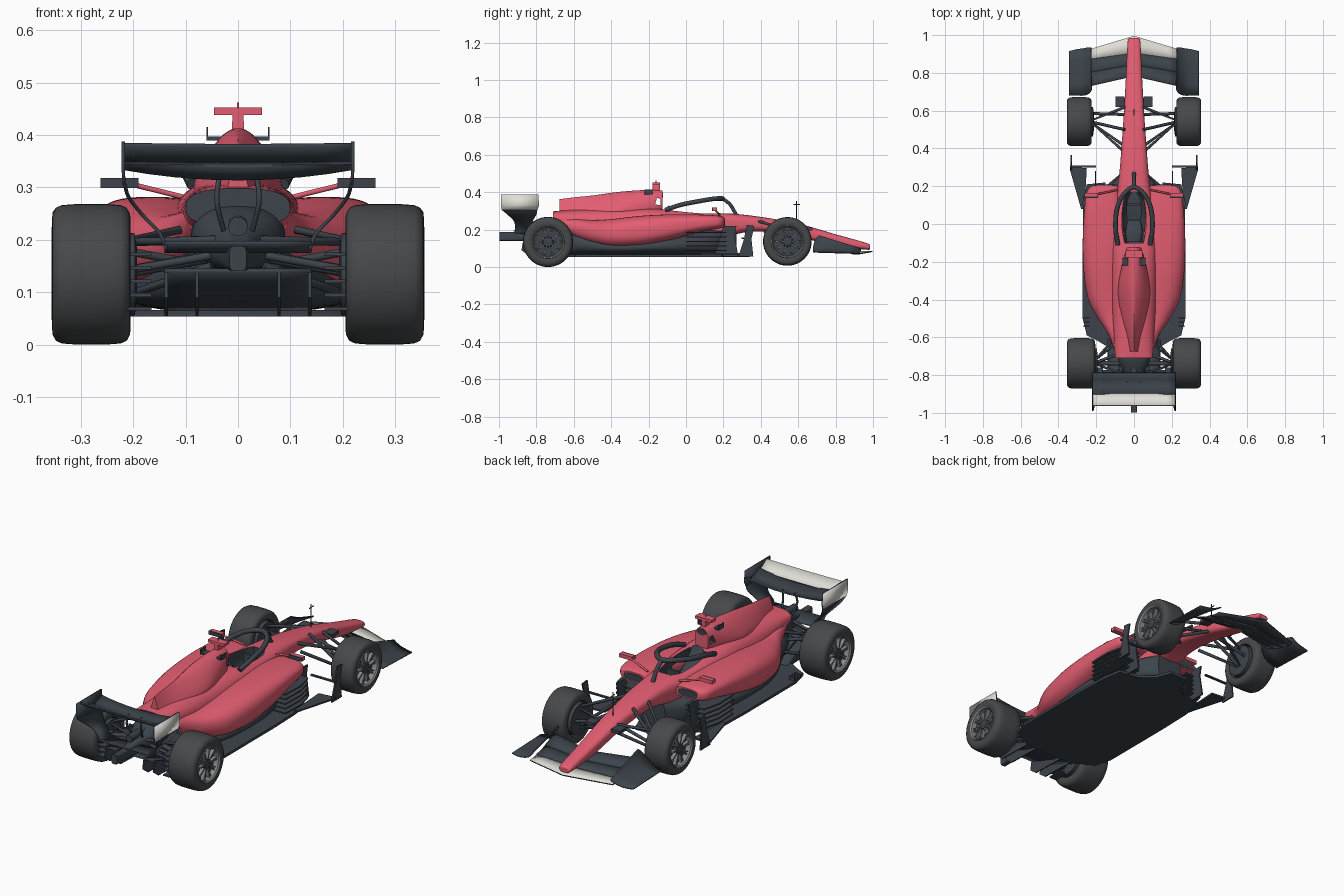
import bpy, bmesh
from math import sin, cos, pi, radians, copysign
from mathutils import Vector

if "Cube" in bpy.data.objects:
    bpy.data.objects.remove(bpy.data.objects["Cube"])


def mat(name, r, g, b):
    m = bpy.data.materials.new(name)
    m.diffuse_color = (r, g, b, 1)
    m.use_nodes = True
    m.node_tree.nodes["Principled BSDF"].inputs["Base Color"].default_value = m.diffuse_color
    return m


RED = mat("red_paint", 0.76, 0.11, 0.165)
DARK = mat("carbon", 0.045, 0.057, 0.07)
TYRE = mat("rubber", 0.062, 0.065, 0.068)
RIM = mat("rim_grey", 0.24, 0.245, 0.25)
WHITE = mat("white_paint", 0.75, 0.73, 0.68)


def shade(o):
    o.data.shade_smooth()
    o.data.set_sharp_from_angle(angle=radians(38))


def grid(name, rows, mats, closed=True, mirror=False, thick=0):
    """Skin rows of points; closed rows become a capped solid, open rows a sheet."""
    bm = bmesh.new()
    vs = [[bm.verts.new(p) for p in r] for r in rows]
    n = len(rows[0])
    for a, b in zip(vs, vs[1:]):
        for i in range(n if closed else n - 1):
            j = (i + 1) % n
            bm.faces.new((a[i], a[j], b[j], b[i]))
    if closed:
        bm.faces.new(vs[0])
        bm.faces.new(vs[-1])
        bmesh.ops.recalc_face_normals(bm, faces=bm.faces)
    me = bpy.data.meshes.new(name)
    bm.to_mesh(me)
    bm.free()
    o = bpy.data.objects.new(name, me)
    bpy.context.collection.objects.link(o)
    for m in mats if isinstance(mats, list) else [mats]:
        me.materials.append(m)
    shade(o)
    if mirror:
        o.modifiers.new("mirror", 'MIRROR')
    if thick:
        s = o.modifiers.new("thickness", 'SOLIDIFY')
        s.thickness = thick
        s.material_offset = s.material_offset_rim = 1 if isinstance(mats, list) else 0
    return o


def smooth(st, k=5):
    """Catmull-Rom resampling of tuples."""
    out = []
    for i in range(len(st) - 1):
        p = [Vector(st[max(0, min(len(st) - 1, i + d))]) for d in (-1, 0, 1, 2)]
        for s in range(k):
            t = s / k
            out.append(0.5 * (2 * p[1] + (p[2] - p[0]) * t + (2 * p[0] - 5 * p[1] + 4 * p[2] - p[3]) * t * t
                              + (3 * p[1] - p[0] - 3 * p[2] + p[3]) * t ** 3))
    return out + [Vector(st[-1])]


def loft(name, st, mats, mirror=False, k=5, n=36):
    """Stations (y, centre x, half width, bottom z, top z, squareness)."""
    rows = []
    for y, cx, hw, zb, zt, e in smooth([tuple(s) for s in st], k):
        ang = [2 * pi * (i + .5) / n for i in range(n)]
        f = lambda v: copysign(abs(v) ** (2 / e), v)
        rows.append([(cx + hw * f(cos(a)), y, (zb + zt) / 2 + (zt - zb) / 2 * f(sin(a))) for a in ang])
    return grid(name, rows, mats, True, mirror)


def prism(name, pts, axis, a, b, m, mirror=False):
    """Outline pulled along x, y or z from a to b."""
    put = {'x': lambda p, t: (t, p[0], p[1]), 'y': lambda p, t: (p[0], t, p[1]), 'z': lambda p, t: (p[0], p[1], t)}[axis]
    return grid(name, [[put(p, t) for p in pts] for t in (a, b)], m, True, mirror)


def box(name, x, y, z, m, mirror=False):
    return prism(name, [(x[0], y[0]), (x[1], y[0]), (x[1], y[1]), (x[0], y[1])], 'z', z[0], z[1], m, mirror)


def rods(name, paths, r, m, mirror=True, curved=False):
    cu = bpy.data.curves.new(name, 'CURVE')
    cu.dimensions, cu.bevel_depth, cu.bevel_resolution, cu.use_fill_caps = '3D', r, 3, True
    for path in paths:
        for s in (1, -1) if mirror else (1,):
            pts = smooth(path, 6) if curved else path
            sp = cu.splines.new('POLY')
            sp.points.add(len(pts) - 1)
            for q, p in zip(sp.points, pts):
                q.co = (s * p[0], p[1], p[2], 1)
    cu.materials.append(m)
    o = bpy.data.objects.new(name, cu)
    bpy.context.collection.objects.link(o)


def cut(o, cutter):
    for p in cutter.data.polygons:
        p.material_index = 1
    b = o.modifiers.new("cut", 'BOOLEAN')
    b.operation, b.object, b.solver = 'DIFFERENCE', cutter, 'EXACT'
    bpy.context.view_layer.objects.active = o
    bpy.ops.object.modifier_apply(modifier="cut")
    bpy.data.objects.remove(cutter)
    shade(o)


# Nose, cockpit shell and lower engine cover (open dark tail)
shell = loft("main_body", [(.985, 0, .025, .095, .115, 2.4), (.96, 0, .034, .093, .13, 2.6), (.8, 0, .042, .112, .175, 3),
    (.6, 0, .053, .16, .232, 3), (.4, 0, .067, .19, .268, 3), (.25, 0, .08, .17, .285, 3.2), (.1, 0, .105, .1, .29, 3.5),
    (-.05, 0, .12, .09, .302, 3.5), (-.2, 0, .125, .09, .314, 3), (-.4, 0, .12, .1, .312, 2.7),
    (-.6, 0, .107, .17, .306, 2.6), (-.71, 0, .1, .225, .298, 2.6)], [RED, DARK])
shell.data.polygons[len(shell.data.polygons) - 1].material_index = 1
cut(shell, loft("cockpit_cutter", [(.17, 0, .03, .2, .4, 3), (.12, 0, .055, .19, .4, 3), (0, 0, .065, .18, .4, 3),
                                  (-.1, 0, .05, .19, .4, 3)], [RED, DARK]))
# Airbox and spine narrowing to a fin
spine = loft("engine_cover", [(-.125, 0, .038, .29, .408, 2.2), (-.2, 0, .06, .23, .413, 1.9), (-.35, 0, .085, .2, .403, 1.4),
    (-.5, 0, .065, .2, .383, 1.2), (-.6, 0, .04, .2, .373, 1.1), (-.675, 0, .022, .22, .363, 1.1)], [RED, DARK])
cut(spine, prism("hoop_cutter", [(-.165, .335), (-.135, .33), (-.135, .365), (-.155, .37)], 'x', -.1, .1, [RED, DARK]))
loft("air_intake", [(-.123, 0, .026, .372, .402, 2), (-.13, 0, .026, .372, .402, 2)], DARK, k=1)
# Side pods and inlets
loft("sidepod", [(.205, .15, .066, .213, .265, 3), (.17, .165, .085, .205, .275, 3), (.05, .165, .1, .182, .281, 3),
    (-.1, .16, .112, .14, .281, 2.8), (-.25, .155, .112, .11, .273, 2.6), (-.4, .135, .107, .105, .256, 2.4),
    (-.5, .1, .09, .125, .25, 2.3), (-.58, .08, .058, .155, .258, 2.2), (-.68, .06, .037, .21, .27, 2)], RED, True)
loft("sidepod_inlet", [(.208, .153, .054, .22, .258, 3), (.19, .153, .054, .22, .258, 3)], DARK, True, k=1)
# Dark undercut and gearbox
loft("undercut", [(.27, 0, .07, .06, .2, 3), (.18, 0, .14, .06, .2, 3), (.1, 0, .18, .06, .2, 3), (-.1, 0, .23, .06, .168, 2.6),
    (-.4, 0, .21, .06, .145, 2.4), (-.6, 0, .13, .06, .19, 2.4), (-.72, 0, .08, .08, .2, 2.4)], DARK)
loft("gearbox", [(-.62, 0, .09, .14, .27, 2.4), (-.72, 0, .085, .14, .262, 2.4), (-.82, 0, .04, .14, .22, 2.6),
    (-.9, 0, .02, .14, .19, 4), (-.998, 0, .016, .14, .188, 5)], DARK)
rods("exhaust", [[(0, -.68, .23), (0, -.88, .225)]], .019, DARK, False)

# Floor, diffuser and fences
half = [(.05, .34), (.08, .26), (.14, .21), (.25, .19), (.267, .08), (.272, -.1), (.272, -.5), (.25, -.59), (.19, -.62), (.14, -.65)]
prism("floor", half + [(-x, y) for x, y in reversed(half)], 'z', .053, .066, DARK)
grid("diffuser", [[(x, y, z) for y, z in ((-.6, .064), (-.7, .083), (-.8, .118), (-.87, .145))]
                  for x in (0, .07, .14)], DARK, False, True, .008)
for i, x in enumerate((.075, .134)):
    prism(f"diffuser_fence_{i}", [(-.6, .053), (-.84, .06), (-.88, .09), (-.87, .145), (-.75, .11)], 'x', x, x + .006, DARK, True)
prism("floor_vane", [(.25, .295), (.34, .305), (.34, .29), (.28, .08), (.262, .08)], 'z', .068, .076, DARK, True)
prism("vane_bridge", [(.2, .31), (.34, .31), (.34, .298), (.2, .298)], 'z', .15, .157, DARK, True)
prism("vane_upright", [(.28, .055), (.36, .055), (.35, .15), (.365, .22), (.325, .225), (.31, .15)], 'x', .328, .335, DARK, True)
prism("bargeboard", [(.15, .055), (.28, .055), (.26, .17), (.27, .22), (.2, .22)], 'x', .2, .207, DARK, True)
for i in range(5):
    z = .085 + i * .024
    prism(f"side_slat_{i}", [(.15, .22), (.25, .21), (.272, .12), (.268, 0), (.15, 0)], 'z', z, z + .007, DARK, True)
for i in range(3):
    box(f"floor_edge_fin_{i}", (.235, .268), (-.5 - .022 * i, -.494 - .022 * i), (.06, .085), DARK, True)

# Front wing: white main plane, two flaps, curled end plates on a flat foot
for nm, c, t, m in (("front_wing_main", (.996, .9, .086, .09), (.93, .87, .074, .08), [WHITE, DARK]),
                    ("front_wing_flap_1", (.905, .84, .09, .107), (.875, .8, .082, .102), DARK),
                    ("front_wing_flap_2", (.845, .785, .108, .13), (.805, .735, .103, .135), DARK)):
    rows = []
    for x in (0, .05, .12, .18, .235):
        y0, y1, z0, z1 = Vector(c).lerp(Vector(t), x / .22)
        rows.append([(x, y0, z0), (x, (y0 + y1) / 2, (z0 + z1) / 2 - .003), (x, y1, z1)])
    grid(nm, rows, m, False, True, .006)
ends = smooth([(.228, .935, .71, .1, .17), (.242, .935, .69, .09, .145), (.27, .93, .68, .08, .11),
               (.305, .925, .68, .075, .09), (.343, .915, .68, .075, .082)], 4)
grid("front_wing_end", [[(x, a + (b - a) * t, c + (d - c) * t) for t in (0, .25, .5, .75, 1)] for x, a, b, c, d in ends],
     DARK, False, True, .005)

# Rear wing: main plane, flap, end plates, beam wing, pylons
for nm, prof, m in (("rear_wing_main", ((-.79, .338), (-.82, .322), (-.86, .32), (-.9, .343)), DARK),
                    ("rear_wing_flap", ((-.897, .348), (-.925, .358), (-.96, .383)), [WHITE, DARK])):
    grid(nm, [[(x, y, z + (.02 if m is DARK else .002) * (x / .22) ** 2) for y, z in prof] for x in (0, .06, .12, .17, .22)],
         m, False, True, .007)
grid("rear_wing_end_plate", [[(.222, -.79, .387), (.222, -.99, .387)], [(.222, -.785, .33), (.222, -.99, .33)],
                             [(.22, -.795, .305), (.22, -.985, .305)]], [WHITE, DARK], False, True, .006)
grid("rear_wing_lower_plate", [[(x, a, z), (x, b, z)] for x, a, b, z in smooth([(.219, -.795, -.985, .305),
     (.212, -.8, -.955, .28), (.185, -.82, -.92, .245), (.152, -.83, -.915, .21), (.14, -.84, -.915, .18)], 4)], DARK, False, True, .007)
grid("beam_wing", [[(x, -.83, .186), (x, -.88, .182), (x, -.92, .198)] for x in (0, .07, .14)], DARK, False, True, .007)
rods("rear_wing_pylon", [[(.035, -.83, .325), (.04, -.84, .27), (.022, -.8, .2)]], .005, DARK, True, True)

# Wheels: lathed tyre and rim, spokes, brake drum
def lathe(name, prof, c, m, n=48):
    return grid(name, [[(c[0] + x, c[1] + r * cos(2 * pi * i / n), c[2] + r * sin(2 * pi * i / n)) for i in range(n)]
                       for x, r in prof], m, True, True)

for nm, cx, cy, R, h in (("front", .29, .542, .13, .065), ("rear", .28, -.738, .134, .075)):
    c = (cx, cy, .137 if nm == "front" else .134)
    side = [(h - .034, .08), (h - .003, .088), (h, .1), (h - .001, .115), (h * .9, R - .007), (h * .75, R - .002), (h * .4, R)]
    lathe(nm + "_tyre", [(-x, r) for x, r in side] + side[::-1], c, TYRE)
    lathe(nm + "_rim", [(h - .034, .081), (h - .006, .09), (h + .001, .087), (h - .004, .081), (h - .032, .076)], c, RIM)
    lathe(nm + "_rim_dish", [(h - .036, .08), (h - .028, .079), (h - .03, .03), (h - .01, .024), (h - .008, .012)], c, DARK)
    lathe(nm + "_brake_drum", [(-h - .012, .05), (-h - .008, .078), (-h + .03, .082)], c, DARK)
    for i in range(10):
        a = 2 * pi * i / 10
        q = [(c[1] + r * cos(a) - w * sin(a), c[2] + r * sin(a) + w * cos(a))
             for r, w in ((.016, .004), (.045, .003), (.079, .009), (.079, .004), (.055, 0), (.079, -.004), (.079, -.009), (.045, -.003), (.016, -.004))]
        prism(f"{nm}_spoke_{i}", q, 'x', cx + h - .03, cx + h - .012, RIM, True)

# Suspension arms
rods("front_suspension", [[(.045, .62, .21), (.235, .545, .195), (.06, .39, .245)], [(.045, .62, .17), (.235, .545, .095), (.06, .42, .19)],
     [(.05, .5, .25), (.225, .54, .1)], [(.045, .58, .185), (.235, .585, .14)]], .008, DARK)
rods("rear_suspension", [[(.06, -.6, .23), (.22, -.735, .195), (.04, -.8, .2)], [(.08, -.58, .14), (.22, -.735, .09), (.05, -.8, .15)],
     [(.06, -.68, .15), (.22, -.74, .18)], [(.05, -.78, .17), (.22, -.78, .14)]], .008, DARK)
rods("drive_shaft", [[(.04, -.738, .17), (.22, -.738, .137)]], .012, DARK)
for i in range(5):
    z = .065 + i * .026
    box(f"brake_winglet_{i}", (.165, .212), (-.84, -.76), (z, z + .007), DARK, True)
box("nose_pod", (.05, .098), (.62, .675), (.195, .21), DARK, True)

# Halo, seat and steering wheel
side = [(.085, -.11, .305), (.097, -.03, .332), (.092, .07, .352), (.06, .15, .365)]
rods("halo", [side + [(0, .195, .366)] + [(-x, y, z) for x, y, z in reversed(side)]], .0125, DARK, False, True)
rods("halo_pillar", [[(0, .195, .366), (0, .235, .335), (0, .268, .28)]], .01, DARK, False, True)
loft("seat", [(.02, 0, .035, .19, .215, 3), (-.04, 0, .045, .19, .25, 3), (-.095, 0, .04, .19, .33, 3)], DARK)
box("steering_wheel", (-.035, .035), (.095, .108), (.235, .28), DARK)

# Mirrors, overhead camera, winglets, aerials
box("mirror_housing", (.19, .262), (.145, .165), (.299, .318), RED, True)
box("mirror_glass", (.19, .262), (.138, .145), (.299, .318), DARK, True)
rods("mirror_stalk", [[(.09, .18, .278), (.2, .157, .305)]], .005, RED)
box("camera_bar", (-.046, .046), (-.178, -.14), (.438, .452), RED)
loft("camera_stalk", [(-.14, 0, .011, .39, .445, 4), (-.178, 0, .011, .39, .445, 4)], RED, k=1)
rods("camera_aerial", [[(0, -.16, .45), (0, -.16, .462)]], .002, RED, False)
box("airbox_winglet", (.02, .06), (-.22, -.18), (.389, .397), DARK, True)
box("winglet_tip", (.057, .06), (-.222, -.178), (.389, .415), DARK, True)
rods("nose_aerial", [[(0, .59, .22), (0, .59, .352)], [(0, .575, .335), (0, .61, .335)]], .0025, DARK, False)
